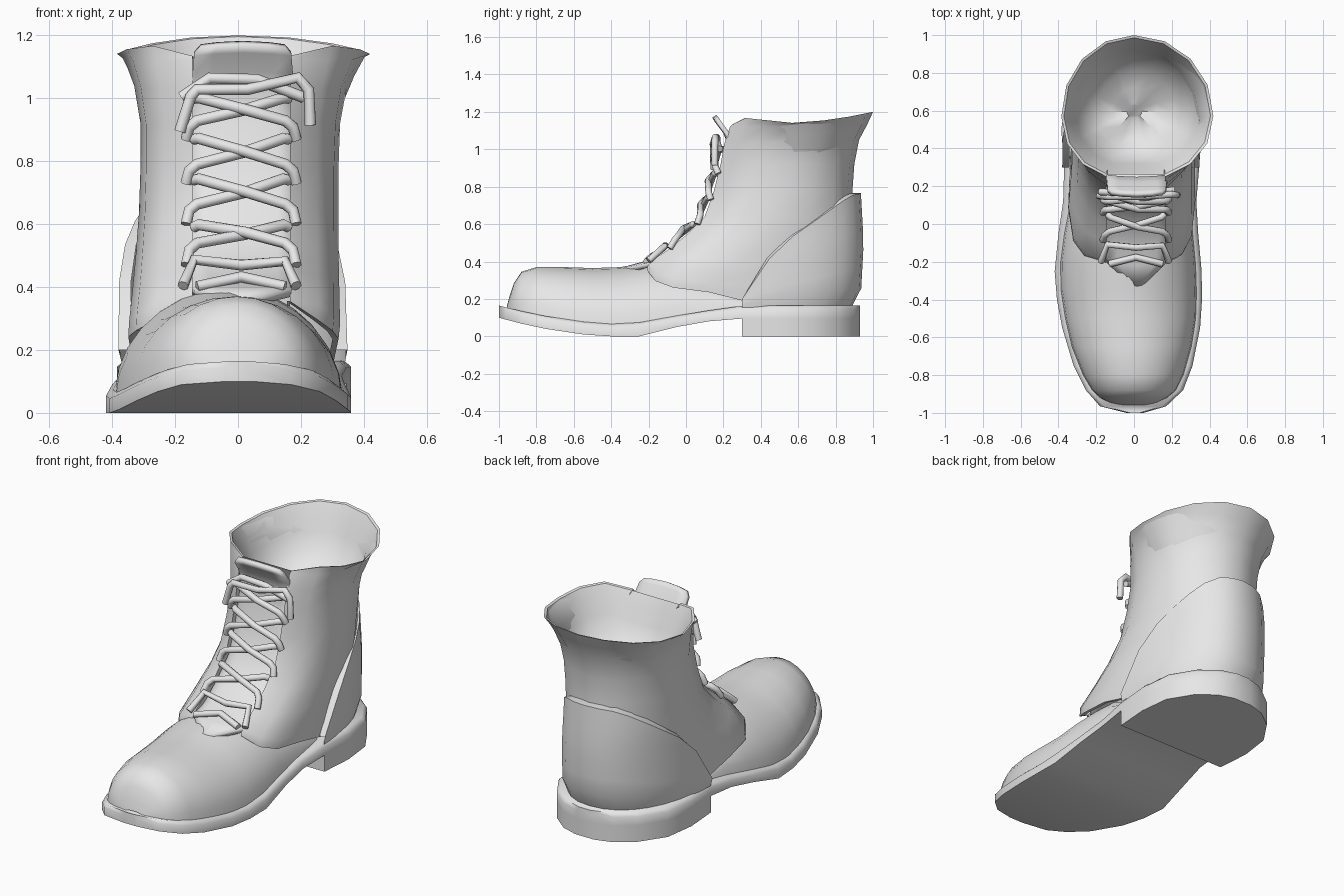
import bpy, bmesh, math

if "Cube" in bpy.data.objects:
    bpy.data.objects.remove(bpy.data.objects["Cube"])

grey = bpy.data.materials.new("plain grey")
grey.diffuse_color = (0.8, 0.8, 0.8, 1)
grey.use_nodes = True
grey.node_tree.nodes["Principled BSDF"].inputs["Base Color"].default_value = grey.diffuse_color


def interp(table, v):
    if v <= table[0][0]:
        return table[0][1]
    for (a, p), (b, q) in zip(table, table[1:]):
        if v <= b:
            return p + (q - p) * (v - a) / (b - a)
    return table[-1][1]


def finish(ob, angle=45):
    bpy.ops.object.select_all(action='DESELECT')
    ob.select_set(True)
    bpy.context.view_layer.objects.active = ob
    bpy.ops.object.shade_smooth_by_angle(angle=math.radians(angle))


def grid(name, rows, thick=0, closed=False, caps=(0, -1), angle=45):
    """Skin a list of equal-length point rows; closed makes a capped tube."""
    bm = bmesh.new()
    vs = [[bm.verts.new(p) for p in r] for r in rows]
    n = len(rows[0])
    for r, s in zip(vs, vs[1:]):
        for c in range(n if closed else n - 1):
            d = (c + 1) % n
            bm.faces.new((r[c], r[d], s[d], s[c]))
    if closed:
        for c in caps:
            bm.faces.new(vs[c])
        bmesh.ops.recalc_face_normals(bm, faces=bm.faces)
    me = bpy.data.meshes.new(name)
    bm.to_mesh(me)
    bm.free()
    me.materials.append(grey)
    ob = bpy.data.objects.new(name, me)
    bpy.context.collection.objects.link(ob)
    if thick:
        m = ob.modifiers.new("thickness", 'SOLIDIFY')
        m.thickness, m.offset = thick, -1
    finish(ob, angle)
    return ob


def power(v, n):
    return math.copysign(abs(v) ** (2 / n), v)


def shrink(row, s, cy, dz=0):
    return [(x * s, cy + (y - cy) * s, z + dz) for x, y, z in row]


# Sole: y, left, right, bottom z, top z
SOLE = [(-1, -.04, .05, .1, .165), (-.965, -.18, .17, .09, .155), (-.88, -.255, .26, .068, .135),
        (-.75, -.32, .31, .04, .108), (-.55, -.38, .35, .01, .078), (-.4, -.408, .36, 0, .066),
        (-.25, -.42, .358, 0, .074), (-.05, -.4, .34, .05, .11), (.12, -.375, .33, .08, .138),
        (.3, -.37, .345, .095, .163), (.5, -.385, .36, .095, .166), (.68, -.36, .34, .095, .166),
        (.82, -.265, .255, .095, .166), (.9, -.16, .155, .095, .166), (.93, -.06, .06, .095, .164)]
grid("sole", [[(l, y, b), (l, y, t - .02), (l + .022, y, t),
               (r - .022, y, t), (r, y, t - .02), (r, y, b)] for y, l, r, b, t in SOLE],
     closed=True, angle=60)
grid("heel", [[(l, y, 0), (l, y, .1), (r, y, .1), (r, y, 0)] for y, l, r, b, t in SOLE[9:]], closed=True)
sole_top = [(s[0], s[4]) for s in SOLE]

# Vamp: y, left, right, top z, roundness
VAMP = [(-.958, -.07, .07, .16, 2), (-.945, -.13, .12, .21, 2), (-.92, -.18, .175, .285, 2),
        (-.88, -.222, .222, .345, 2), (-.8, -.27, .262, .37, 2), (-.65, -.33, .305, .37, 2),
        (-.5, -.365, .328, .365, 1.95), (-.35, -.388, .332, .37, 1.9), (-.2, -.39, .326, .395, 1.9),
        (-.05, -.37, .312, .4, 1.9), (.1, -.34, .3, .37, 2), (.32, -.315, .29, .22, 2)]
rows = []
for y, l, r, t, n in VAMP:
    z0, row = interp(sole_top, y) - .012, []
    for i in range(15):
        a = math.pi * (1 - i / 14)
        row.append(((l + r) / 2 + (r - l) / 2 * power(math.cos(a), n), y,
                    z0 + (t - z0) * abs(math.sin(a)) ** (2 / n)))
    rows.append(row)
grid("vamp", rows)

# Shaft with lace flaps: front y, front z, back y, back z, left w, right w, centre y, front roundness, side drop
SHAFT = [(-.21, .35, .87, .16, .35, .32, .25, 4, .1), (-.2, .395, .9, .28, .348, .325, .25, 4, .08),
         (-.1, .46, .9, .4, .335, .322, .3, 3, .04), (0, .54, .9, .5, .325, .32, .4, 2.6, .02),
         (.1, .64, .9, .63, .315, .32, .48, 2.4, 0), (.15, .78, .89, .78, .31, .32, .52, 2.3, 0),
         (.185, .92, .9, .92, .31, .325, .54, 2.2, 0), (.205, 1.03, .925, 1.05, .33, .347, .55, 2.2, 0),
         (.235, 1.12, .968, 1.13, .362, .39, .57, 2.2, 0), (.25, 1.15, 1, 1.2, .385, .42, .58, 2.2, 0)]
HEM = [(-.21, .355), (-.1, .35), (.1, .34), (.25, .31), (.33, .265), (.87, .16)]
RIM = [(.25, 1.135), (.27, 1.172), (.58, 1.14), (.8, 1.16), (1, 1.2)]
rows = []
for k, (yf, zf, yb, zb, wl, wr, yc, n, drop) in enumerate(SHAFT):
    row = []
    for side, w, e in ((1, wr, .165), (-1, wl, .145)):
        a0, half = math.asin((e / w) ** (n / 2)), []
        for i in range(8):
            a = a0 + (math.pi - a0) * i / 7
            m = n if a < math.pi / 2 else 2
            x = w * abs(math.sin(a)) ** (2 / m)
            c = power(math.cos(a), m)
            y = yc - c * ((yc - yf) / math.cos(a0) ** (2 / n) if c > 0 else yb - yc)
            z = zf + (zb - zf) * (y - yf) / (yb - yf)
            if k == 0:
                z = interp(HEM, y)
            if k == len(SHAFT) - 1:
                z = interp(RIM, y)
            z -= drop * max(0, (x - e) / (w - e))
            half.append((side * x, y, z))
        row += half if side > 0 else half[-2::-1]
    rows.append(row)
rim = rows[-1]
rows = [shrink(rows[0], .94, .3)] + rows + [shrink(rim, .965, .6, -.004)]
# turn the edges of the lace opening inwards
rows = [[(r[0][0], r[0][1] + .028, r[0][2] - .015)] + r + [(r[-1][0], r[-1][1] + .028, r[-1][2] - .015)]
        for r in rows]
grid("shaft", rows, angle=60)

# Lining: smooth bowl that closes the inside of the shaft
BOWL = [(.965, -.004), (.88, -.07), (.8, -.15), (.7, -.23), (.52, -.3), (.3, -.34), (.1, -.35)]
grid("lining", [shrink(rim, s, .6, dz) for s, dz in BOWL], closed=True, caps=(-1,))
lining = bpy.data.objects["lining"]
lining.data.flip_normals()

# Heel counter wrapped round the back
TOP = [(.3, .2), (.4, .36), (.5, .49), (.7, .63), (.87, .75), (.93, .765)]
BACK = [(.16, .885), (.22, .935), (.5, .95), (.77, .935)]
WIDE_L = [(.16, .37), (.22, .385), (.5, .385), (.66, .39), (.77, .37)]
WIDE_R = [(.16, .34), (.22, .352), (.45, .346), (.6, .335), (.77, .33)]
rows = []
for k in range(7):
    row = []
    for i in range(17):
        a = math.pi * i / 16
        s = abs(math.sin(a)) ** (2 / 2.2)
        z = .155 + (interp(TOP, .3 + .63 * s) - .155) * k / 6
        w = interp(WIDE_R if a < math.pi / 2 else WIDE_L, z)
        row.append((w * power(math.cos(a), 2.2), .3 + (interp(BACK, z) - .3) * s, z))
    rows.append(row)
rows.append(shrink(rows[-1], .9, .3))
grid("heel_counter", rows)

# Tongue: y, z, half width
TONGUE = [(-.33, .372, .04), (-.22, .402, .155), (-.1, .435, .18), (.01, .505, .185), (.12, .62, .185),
          (.175, .78, .185), (.21, .92, .18), (.225, 1.02, .165), (.2, 1.085, .16),
          (.155, 1.145, .155), (.14, 1.17, .135)]
grid("tongue", [[(.015 + w * u, y + .012 * u * u, z - .01 * u * u) for u in (-1, -.6, 0, .6, 1)]
                for y, z, w in TONGUE], thick=.025)

# Laces: polylines of (x, z, lift) laid over the lacing line
EDGE = [(s[1], s[0]) for s in SHAFT]


def on_front(x, z, lift):
    dy = (interp(EDGE, z + .03) - interp(EDGE, z - .03)) / .06
    q = math.hypot(1, dy)
    return (x, interp(EDGE, z) - lift / q, z + lift * dy / q * .6)


paths = [[(-.14, .395, .015), (0, .42, .025), (.14, .395, .015)],
         [(-.185, .4, .01), (-.15, .47, .035), (0, .455, .03), (.14, .465, .035), (.175, .4, .01)],
         [(-.19, 1.0, .03), (-.1, 1.055, .05), (.05, 1.05, .055), (.2, 1.0, .02)],
         [(-.195, .89, .03), (-.16, 1.0, .055), (-.14, 1.02, .06), (.02, 1.02, .06), (.18, 1.055, .06),
          (.215, 1.02, .05), (.22, .91, .03)]]
for lo, hi in ((.49, .59), (.62, .74), (.75, .87), (.89, 1.0)):
    for s, up in ((-1, .028), (1, .045)):
        paths.append([(s * .175, lo - .02, .0), (s * .165, lo + .015, .025), (s * .14, lo + .035, .032),
                      (.01, (lo + hi) / 2 + .015, up), (-s * .135, hi, .02), (-s * .15, hi, 0)])
cu = bpy.data.curves.new("laces", 'CURVE')
cu.dimensions = '3D'
cu.bevel_depth, cu.bevel_resolution, cu.use_fill_caps = .018, 2, True
for p in paths:
    sp = cu.splines.new('POLY')
    sp.points.add(len(p) - 1)
    for pt, v in zip(sp.points, p):
        pt.co = (*on_front(v[0] + .01, v[1], v[2]), 1)
cu.materials.append(grey)
laces = bpy.data.objects.new("laces", cu)
bpy.context.collection.objects.link(laces)
bpy.ops.object.select_all(action='DESELECT')
laces.select_set(True)
bpy.context.view_layer.objects.active = laces
bpy.ops.object.convert(target='MESH')
finish(bpy.context.view_layer.objects.active, 60)
